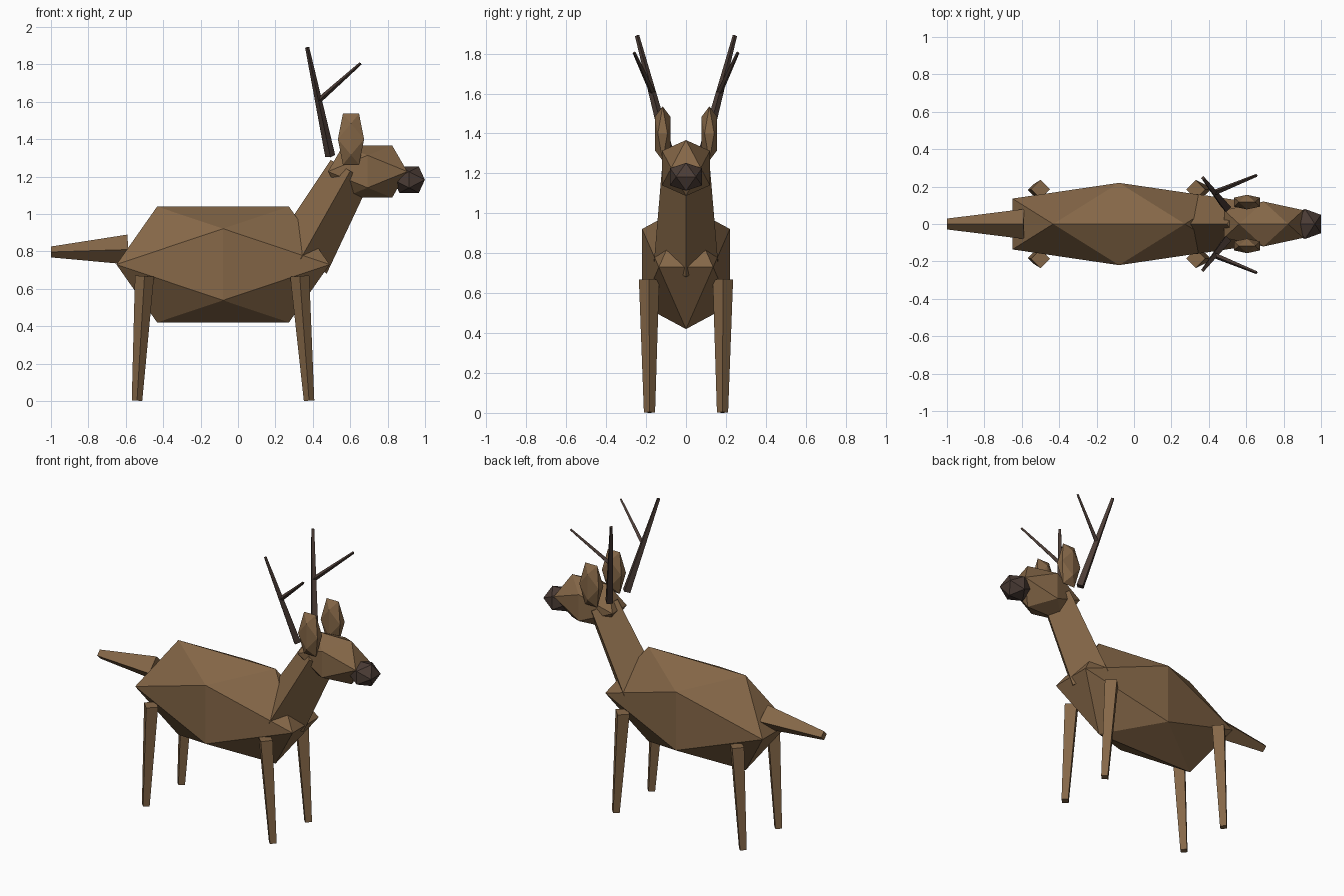
import bpy, bmesh
from mathutils import Vector, Matrix

if "Cube" in bpy.data.objects:
    bpy.data.objects.remove(bpy.data.objects["Cube"])


def material(name, rgb):
    m = bpy.data.materials.new(name)
    m.diffuse_color = (*rgb, 1.0)
    m.use_nodes = True
    m.node_tree.nodes["Principled BSDF"].inputs["Base Color"].default_value = m.diffuse_color
    return m


FUR = material("brown fur", (0.235, 0.136, 0.064))
DARK = material("dark horn brown", (0.070, 0.045, 0.036))


def add_object(name, bm, mat):
    bmesh.ops.recalc_face_normals(bm, faces=bm.faces)
    mesh = bpy.data.meshes.new(name)
    bm.to_mesh(mesh)
    bm.free()
    mesh.materials.append(mat)
    obj = bpy.data.objects.new(name, mesh)
    bpy.context.collection.objects.link(obj)
    return obj


def gem(name, centre, half, mat):
    """Icosahedron whose bounding half-sizes are `half`, symmetric in x, y and z."""
    k = 2 / (1 + 5 ** 0.5)
    hx, hy, hz = half
    bm = bmesh.new()
    for a in (-1, 1):
        for b in (-1, 1):
            for p in ((a * hx, b * k * hy, 0), (a * k * hx, 0, b * hz), (0, a * hy, b * k * hz)):
                bm.verts.new(Vector(centre) + Vector(p))
    bmesh.ops.convex_hull(bm, input=bm.verts)
    return add_object(name, bm, mat)


def taper(name, start, end, r1, r2, mat):
    """Four-sided tapered limb between two points, with edges facing sideways."""
    start, end = Vector(start), Vector(end)
    d = (end - start).normalized()
    u = Vector((0, 1, 0))
    u = (u - d * u.dot(d)).normalized()
    v = d.cross(u)
    frame = Matrix((u, v, d)).transposed().to_4x4()
    bm = bmesh.new()
    bmesh.ops.create_cone(bm, cap_ends=True, cap_tris=False, segments=4, radius1=r1, radius2=r2,
                          depth=(end - start).length,
                          matrix=Matrix.Translation((start + end) / 2) @ frame)
    return add_object(name, bm, mat)


# Trunk, neck, head, nose and tail
gem("body", (-0.08, 0, 0.73), (0.57, 0.22, 0.31), FUR)
taper("neck", (0.335, 0, 0.76), (0.60, 0, 1.23), 0.16, 0.12, FUR)
gem("head", (0.693, 0, 1.227), (0.212, 0.12, 0.14), FUR)
gem("nose", (0.915, 0, 1.183), (0.084, 0.08, 0.07), DARK)
taper("tail", (-0.588, 0, 0.81), (-1.0, 0, 0.797), 0.08, 0.029, FUR)

# Paired parts on both sides
for side, s in (("right", -1), ("left", 1)):
    gem(f"{side}_ear", (0.604, s * 0.117, 1.40), (0.07, 0.039, 0.136), FUR)
    taper(f"{side}_front_leg", (0.33, s * 0.185, 0.668), (0.38, s * 0.183, 0.002), 0.051, 0.028, FUR)
    taper(f"{side}_rear_leg", (-0.50, s * 0.185, 0.668), (-0.54, s * 0.183, 0.002), 0.051, 0.028, FUR)
    taper(f"{side}_antler_beam", (0.493, s * 0.09, 1.31), (0.37, s * 0.245, 1.89), 0.027, 0.011, DARK)
    taper(f"{side}_antler_tine", (0.43, s * 0.168, 1.605), (0.655, s * 0.26, 1.805), 0.015, 0.008, DARK)
